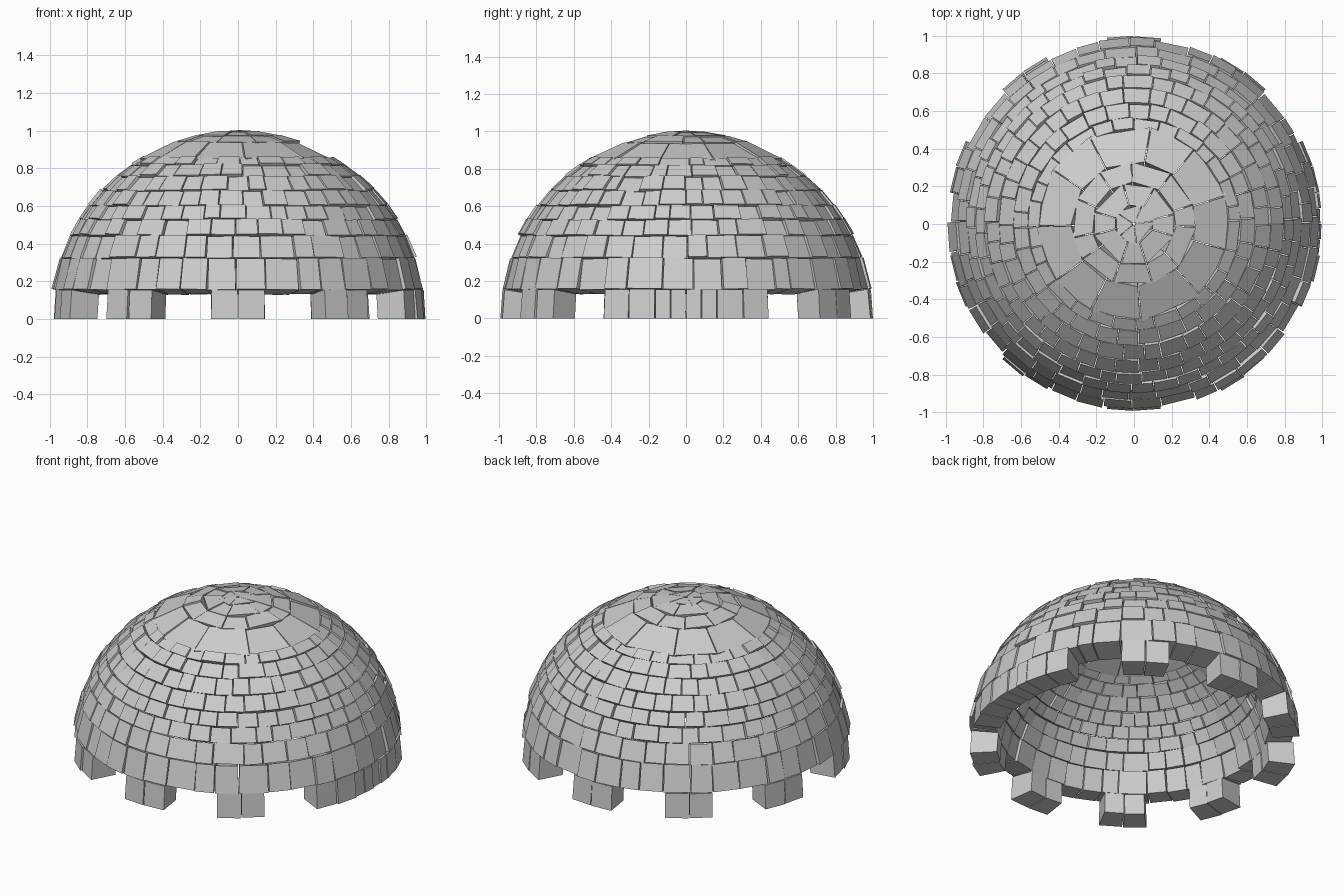
import bpy, bmesh, random
from math import sin, cos, asin, acos, pi, radians
from mathutils import Vector, Matrix

random.seed(4)
cube = bpy.data.objects.get("Cube")
if cube:
    bpy.data.objects.remove(cube)

stone = bpy.data.materials.new("light_grey_stone")
stone.use_nodes = True
GREY = (0.61, 0.61, 0.61, 1)
stone.diffuse_color = GREY
stone.node_tree.nodes["Principled BSDF"].inputs["Base Color"].default_value = GREY
RADIUS = 0.996
THICK = 0.163


def on_dome(az, lat, r):
    """Point on a sphere; azimuth 0 is the front (-y)."""
    return Vector((sin(az) * cos(lat), -cos(az) * cos(lat), sin(lat))) * r


def brick(bm, az0, az1, lat0, lat1, wobble, raised=0):
    """One wedge-shaped flat-faced brick, shifted and turned a little."""
    outer = RADIUS + raised + random.uniform(-1, 1) * wobble
    corners = [(az0, lat0), (az1, lat0), (az1, lat1), (az0, lat1)]
    pts = [on_dome(a, l, r) for r in (outer, outer - THICK) for a, l in corners]
    centre = sum(pts, Vector()) / 8
    axis = centre.normalized()
    side = axis.cross(Vector((0, 0, 1))).normalized()
    turn = (Matrix.Rotation(random.uniform(-2, 2) * wobble, 3, axis)
            @ Matrix.Rotation(random.uniform(-3, 3) * wobble, 3, side))
    vs = [bm.verts.new(centre + turn @ (p - centre)) for p in pts]
    bm.faces.new(vs[:4])
    bm.faces.new(vs[:3:-1])
    for i in range(4):
        j = (i + 1) % 4
        bm.faces.new((vs[j], vs[i], vs[i + 4], vs[j + 4]))


def finish(bm, name):
    bmesh.ops.recalc_face_normals(bm, faces=bm.faces)
    mesh = bpy.data.meshes.new(name)
    bm.to_mesh(mesh)
    bm.free()
    mesh.materials.append(stone)
    bpy.context.collection.objects.link(bpy.data.objects.new(name, mesh))


def ring(name, lat0, lat1, count, wobble, raised=0):
    """A full course of bricks with uneven widths."""
    bm = bmesh.new()
    start = random.uniform(0, 2 * pi)
    cuts = [start + 2 * pi * (i + random.uniform(-0.2, 0.2)) / count
            for i in range(count)]
    cuts.append(cuts[0] + 2 * pi)
    g = 0.003 / max(cos(lat0), 0.15)
    for a, b in zip(cuts, cuts[1:]):
        brick(bm, a + g, b - g, lat0 + 0.002, lat1 - 0.003, wobble, raised)
    finish(bm, name)


# Ten evenly spaced base piers of two bricks each
bm = bmesh.new()
half = 0.147
pier_top = asin(0.155 / RADIUS)
for i in range(10):
    az = radians(36 * i)
    for a in (az - half, az):
        brick(bm, a + 0.003, a + half - 0.003, 0, pier_top, 0.006)
# Narrow bricks fill the opening on the left side
first, last = radians(72) + half, radians(108) - half
for i in range(4):
    a = first + (last - first) * i / 4
    brick(bm, a + 0.002, a + (last - first) / 4 - 0.002, 0, pier_top, 0.008)
for v in bm.verts:
    if v.co.z < 0.05:
        v.co.z = 0
finish(bm, "base_piers")

# Wall courses, with bricks getting shorter towards the top
levels = [0.155, 0.325, 0.445, 0.53, 0.605, 0.685, 0.76, 0.82, 0.86]
lats = [asin(z / RADIUS) for z in levels]
counts = [40, 40, 42, 44, 42, 38, 32, 28]
for i, n in enumerate(counts):
    ring(f"wall_course_{i + 1}", lats[i], lats[i + 1], n, 0.01)

# Cap rings of larger slabs, then the slightly raised closing wedges
radii = [0.52, 0.33, 0.22, 0.1]
for i, n in enumerate((11, 11, 8)):
    ring(f"cap_ring_{i + 1}", acos(radii[i] / RADIUS), acos(radii[i + 1] / RADIUS),
         n, 0.006, 0.003 * i)
ring("cap_centre", acos(0.115), pi / 2 - 0.008, 5, 0.005, 0.005)
